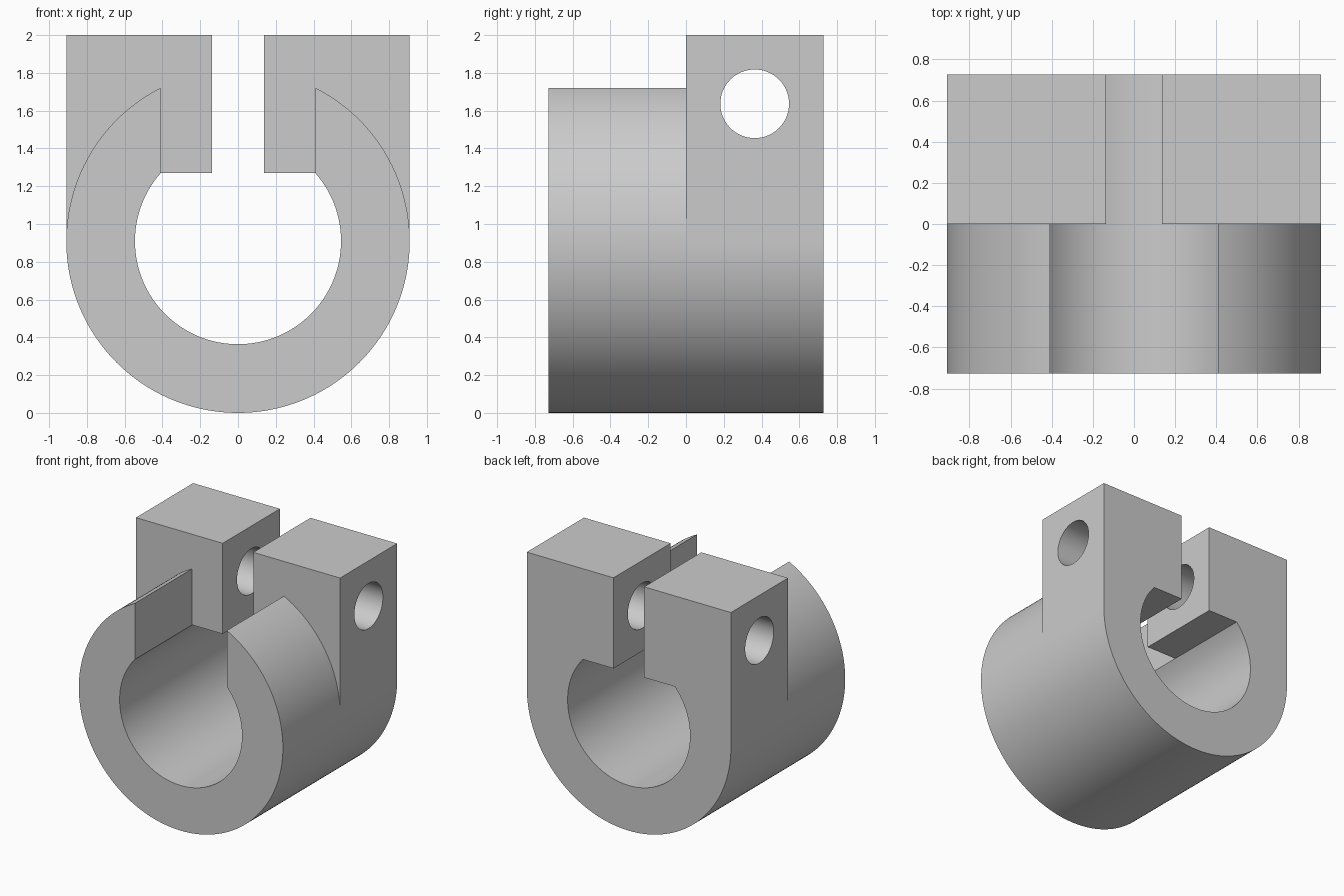
import bpy, bmesh
from math import cos, sin, asin, acos, pi

cube = bpy.data.objects.get("Cube")
if cube:
    bpy.data.objects.remove(cube)

# Main sizes
R, BORE = 1 / 1.1, 0.6 / 1.1     # outer and bore radius
HALF = 0.8 / 1.1                 # half of the length
GAP, SLOT = 0.15 / 1.1, 0.45 / 1.1   # half widths of the narrow and wide slots
TOP = 2.0
PIN_R, PIN_Y, PIN_Z = 0.2 / 1.1, 0.4 / 1.1, 1.8 / 1.1

steel = bpy.data.materials.new("grey metal")
steel.use_nodes = True
grey = (0.6, 0.6, 0.6, 1)
steel.diffuse_color = grey
steel.node_tree.nodes["Principled BSDF"].inputs["Base Color"].default_value = grey


def arc(r, a, b, n):
    """Points on a circle about the bore axis, in the x-z plane."""
    return [(r * cos(a + (b - a) * i / n), R + r * sin(a + (b - a) * i / n))
            for i in range(n + 1)]


def mirror(pts):
    return [(-x, z) for x, z in reversed(pts)]


# Profile pieces
outer_end, inner_end = acos(SLOT / R), acos(SLOT / BORE)
lip = arc(R, outer_end, 0, 32)
belly = arc(R, 0, -pi, 96)
bore = arc(BORE, -pi - inner_end, inner_end, 128)
ledge = bore[-1][1]
lug = [(GAP, ledge), (GAP, TOP), (R, TOP)]

front_outline = lip + belly[1:] + mirror(lip)[1:] + bore
back_outline = lug + belly + mirror(lug) + bore
step = lug + lip[::-1] + [(SLOT, ledge)]

bm = bmesh.new()


def cap(pts, y):
    bm.faces.new([bm.verts.new((x, y, z)) for x, z in pts])


def walls(pts, y0, y1):
    for (xa, za), (xb, zb) in zip(pts, pts[1:] + pts[:1]):
        bm.faces.new([bm.verts.new(c) for c in
                      ((xa, y0, za), (xb, y0, zb), (xb, y1, zb), (xa, y1, za))])


# Slotted ring in front, lugged ring behind, step faces between
walls(front_outline, -HALF, 0)
walls(back_outline, 0, HALF)
cap(front_outline, -HALF)
cap(back_outline, HALF)
cap(step, 0)
cap(mirror(step), 0)
bmesh.ops.remove_doubles(bm, verts=bm.verts, dist=1e-5)
bmesh.ops.recalc_face_normals(bm, faces=bm.faces)

mesh = bpy.data.meshes.new("clamp_body")
bm.to_mesh(mesh)
bm.free()
mesh.materials.append(steel)
body = bpy.data.objects.new("clamp_body", mesh)
bpy.context.collection.objects.link(body)

# Cross hole through both lugs
bpy.ops.mesh.primitive_cylinder_add(vertices=64, radius=PIN_R, depth=3,
                                    location=(0, PIN_Y, PIN_Z),
                                    rotation=(0, pi / 2, 0))
cutter = bpy.context.object
cutter.name = "cross_hole_cutter"
cutter.data.materials.append(steel)
cutter.hide_render = True

cut = body.modifiers.new("cross_hole", 'BOOLEAN')
cut.operation, cut.solver, cut.object = 'DIFFERENCE', 'EXACT', cutter
bpy.ops.object.select_all(action='DESELECT')
body.select_set(True)
bpy.context.view_layer.objects.active = body
bpy.ops.object.modifier_apply(modifier=cut.name)
bpy.data.objects.remove(cutter)
bpy.ops.object.shade_smooth_by_angle(angle=pi / 6)
